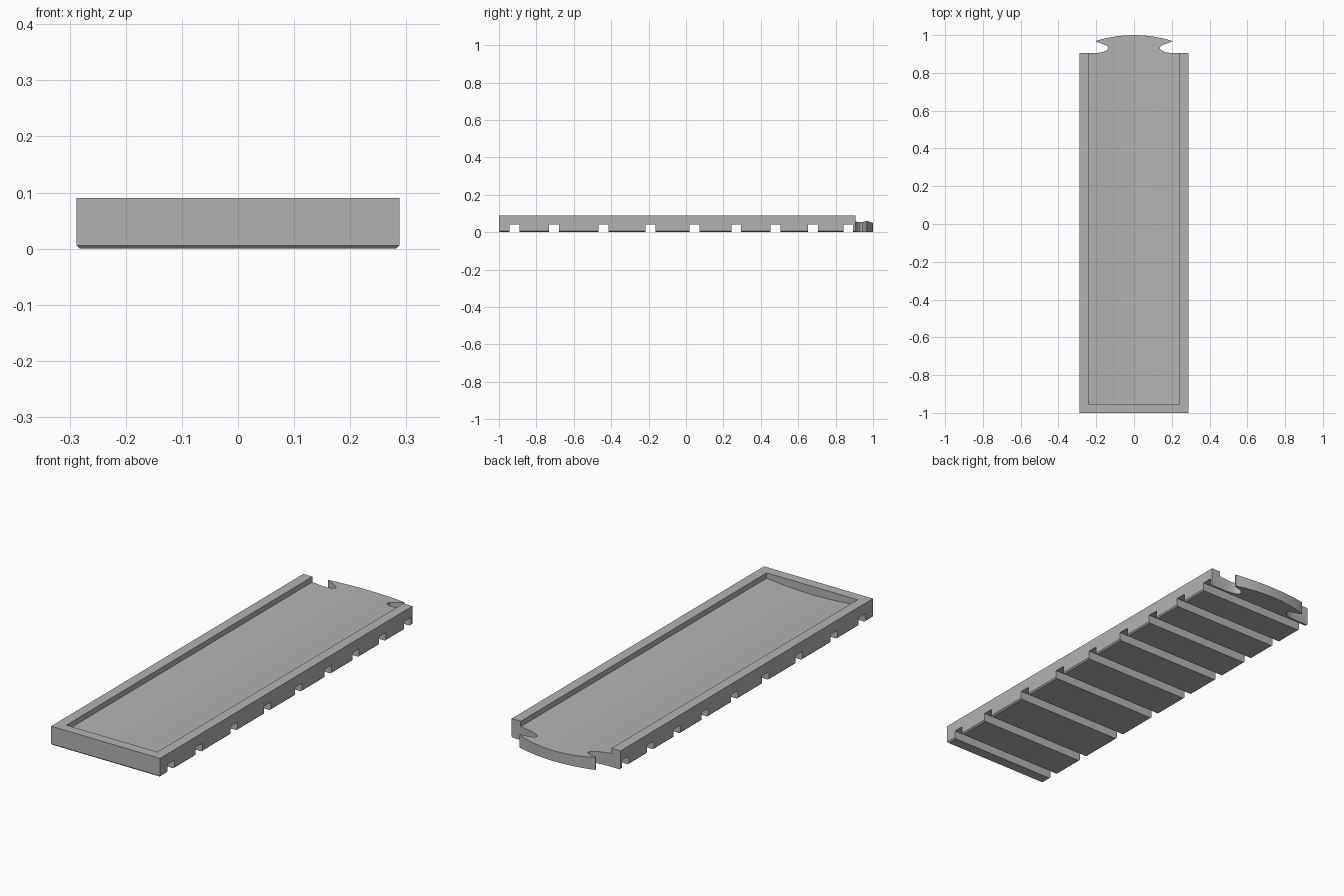
import bpy
import bmesh
import math

default = bpy.data.objects.get("Cube")
if default:
    bpy.data.objects.remove(default, do_unlink=True)

HALF_W, FRONT, BACK, HEIGHT = 0.288, -1.0, 0.905, 0.09
WALL = 0.048

grey = bpy.data.materials.new("mid grey")
grey.use_nodes = True
grey.diffuse_color = (0.45, 0.45, 0.45, 1)
grey.node_tree.nodes["Principled BSDF"].inputs["Base Color"].default_value = grey.diffuse_color


def make_object(name, bm):
    bmesh.ops.recalc_face_normals(bm, faces=bm.faces)
    mesh = bpy.data.meshes.new(name)
    bm.to_mesh(mesh)
    bm.free()
    mesh.materials.append(grey)
    obj = bpy.data.objects.new(name, mesh)
    bpy.context.collection.objects.link(obj)
    return obj


def prism(bm, outline, sweep):
    """Extrude a closed 3D outline along a vector."""
    face = bm.faces.new([bm.verts.new(p) for p in outline])
    new = bmesh.ops.extrude_face_region(bm, geom=[face])["geom"]
    verts = [v for v in new if isinstance(v, bmesh.types.BMVert)]
    bmesh.ops.translate(bm, verts=verts, vec=sweep)


def box(bm, x, y0, y1, z0, z1):
    prism(bm, [(-x, y0, z0), (x, y0, z0), (x, y1, z0), (-x, y1, z0)], (0, 0, z1 - z0))


def combine(obj, tool, operation):
    tool.hide_render = True
    mod = obj.modifiers.new(tool.name, "BOOLEAN")
    mod.operation, mod.solver, mod.object = operation, "EXACT", tool


# Outer tray block, chamfered under the front and the two sides
bm = bmesh.new()
box(bm, HALF_W, FRONT, BACK, 0, HEIGHT)
low_edges = [e for e in bm.edges
             if all(v.co.z < 0.01 for v in e.verts)
             and not all(v.co.y > 0 for v in e.verts)]
bmesh.ops.bevel(bm, geom=low_edges, offset=0.006, segments=1, affect="EDGES")
tray = make_object("tray", bm)

# Connector tongue: hooked notches on each side and a bowed end
side = [(0.2, 0.8), (0.2, 0.905), (0.165, 0.91), (0.145, 0.919), (0.136, 0.931),
        (0.142, 0.943), (0.165, 0.953), (0.2, 0.964)]
arc = [(0.2 * math.cos(a), 0.97 + 0.03 * math.sin(a) ** 2)
       for a in (math.pi * i / 24 for i in range(25))]
outline = side + arc + [(-x, y) for x, y in reversed(side)]
bm = bmesh.new()
prism(bm, [(x, y, 0) for x, y in outline], (0, 0, 0.08))
tongue = make_object("tongue", bm)

# Hollow with a shallow dished floor, open at the back
inner = HALF_W - WALL
floor = [(inner * t / 12, 0.05 + 0.25 * (inner * t / 12) ** 2) for t in range(-12, 13)]
section = floor + [(inner, 0.2), (-inner, 0.2)]
bm = bmesh.new()
prism(bm, [(x, FRONT + WALL, z) for x, z in section], (0, 2.2, 0))
hollow = make_object("hollow_cutter", bm)

# Cross slots under the tray
bm = bmesh.new()
for y in (-0.917, -0.706, -0.441, -0.19, 0.045, 0.269, 0.478, 0.679, 0.868):
    box(bm, 0.4, y - 0.026, y + 0.026, -0.1, 0.04)
slots = make_object("slot_cutter", bm)

combine(tray, tongue, "UNION")
combine(tray, hollow, "DIFFERENCE")
combine(tray, slots, "DIFFERENCE")

# Bake the modifiers and remove the helpers
depsgraph = bpy.context.evaluated_depsgraph_get()
baked = bpy.data.meshes.new_from_object(tray.evaluated_get(depsgraph))
tray.modifiers.clear()
tray.data = baked
baked.materials.clear()
baked.materials.append(grey)
for helper in (tongue, hollow, slots):
    bpy.data.objects.remove(helper, do_unlink=True)

bpy.ops.object.select_all(action="DESELECT")
tray.select_set(True)
bpy.context.view_layer.objects.active = tray
bpy.ops.object.shade_smooth_by_angle(angle=math.radians(30))
